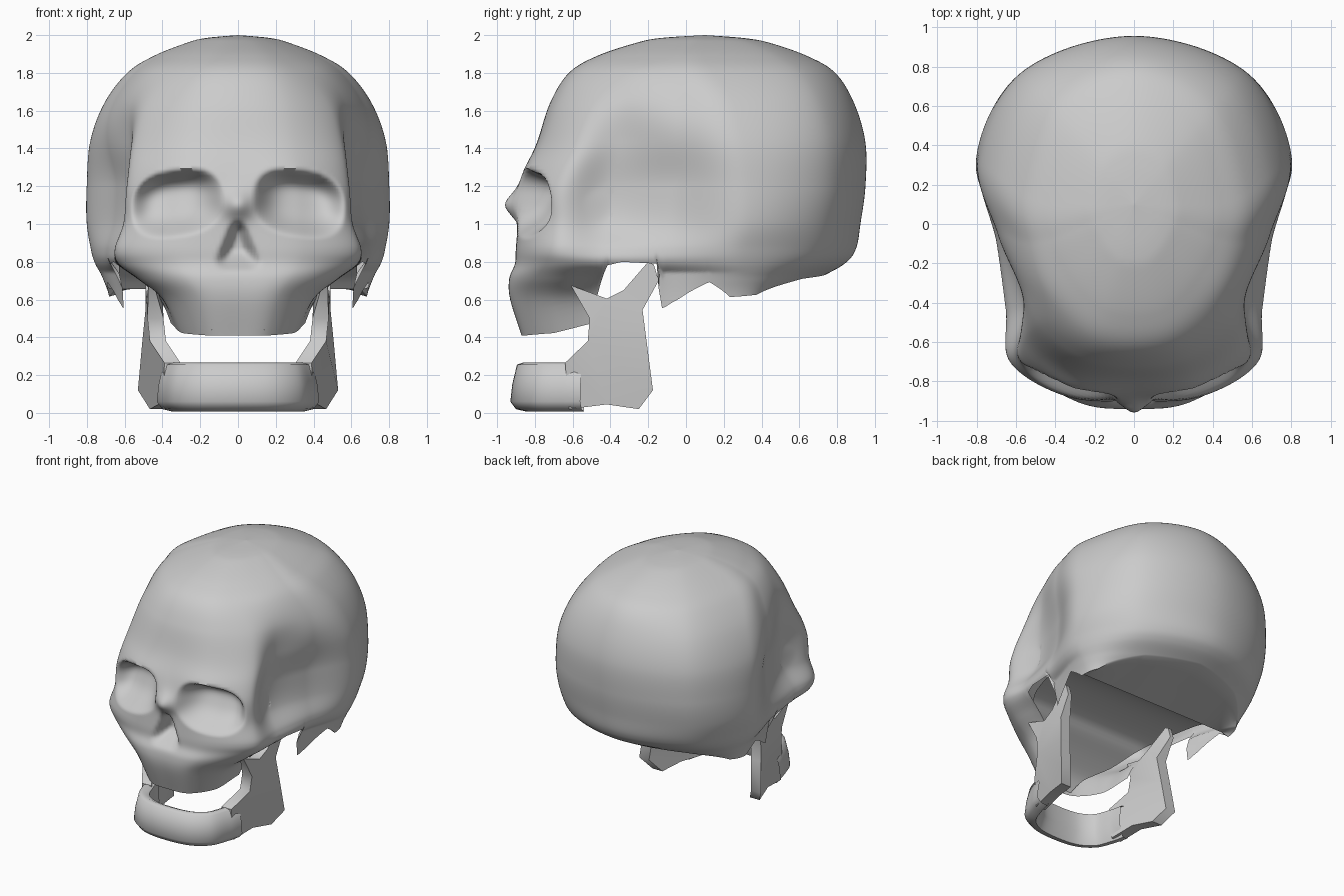
import bpy, bmesh, math
from mathutils import Vector

if "Cube" in bpy.data.objects:
    bpy.data.objects.remove(bpy.data.objects["Cube"])


def spline(pts, s):
    """Catmull-Rom through a list of tuples, s in index units."""
    n = len(pts) - 1
    i = min(int(s), n - 1)
    f = s - i
    a, b, c, d = (pts[max(0, min(n, i + k))] for k in (-1, 0, 1, 2))
    return [q + 0.5 * f * (r - p + f * (2*p - 5*q + 4*r - w + f * (3*(q - r) + w - p)))
            for p, q, r, w in zip(a, b, c, d)]


def lerp_table(tab, x):
    for (x0, y0), (x1, y1) in zip(tab, tab[1:]):
        if x <= x1:
            return y0 + (y1 - y0) * (x - x0) / (x1 - x0)
    return tab[-1][1]


def smooth(e):
    e = max(0.0, min(1.0, e))
    return e * e * (3 - 2 * e)


def mix(a, b, f):
    return a + (b - a) * f


def finish(name, bm, angle=50):
    bmesh.ops.remove_doubles(bm, verts=bm.verts, dist=0.0005)
    bmesh.ops.recalc_face_normals(bm, faces=bm.faces)
    me = bpy.data.meshes.new(name)
    bm.to_mesh(me)
    bm.free()
    ob = bpy.data.objects.new(name, me)
    bpy.context.collection.objects.link(ob)
    ob.modifiers.new("mirror", 'MIRROR').merge_threshold = 0.002
    bpy.ops.object.select_all(action='DESELECT')
    ob.select_set(True)
    bpy.context.view_layer.objects.active = ob
    bpy.ops.object.shade_smooth_by_angle(angle=math.radians(angle))
    return ob


def grid_faces(bm, rows):
    for r0, r1 in zip(rows, rows[1:]):
        for a, b, c, d in zip(r0, r0[1:], r1[1:], r1):
            bm.faces.new((a, b, c, d))


# Skull levels: z, front y, face corner x, corner y, temple x, widest x, its y, back y
LEVELS = [
    (0.41, -0.87, 0.29, -0.70, 0.36, 0.64, 0.30, 0.40),
    (0.60, -0.93, 0.38, -0.72, 0.42, 0.67, 0.30, 0.52),
    (0.71, -0.935, 0.51, -0.71, 0.53, 0.71, 0.30, 0.70),
    (0.79, -0.905, 0.60, -0.70, 0.64, 0.75, 0.30, 0.84),
    (0.87, -0.90, 0.63, -0.70, 0.64, 0.775, 0.30, 0.90),
    (1.01, -0.89, 0.595, -0.68, 0.56, 0.80, 0.32, 0.925),
    (1.20, -0.885, 0.58, -0.67, 0.54, 0.80, 0.32, 0.95),
    (1.43, -0.79, 0.54, -0.58, 0.57, 0.78, 0.30, 0.95),
    (1.64, -0.72, 0.47, -0.52, 0.57, 0.70, 0.25, 0.89),
    (1.80, -0.62, 0.34, -0.48, 0.47, 0.58, 0.15, 0.79),
    (1.89, -0.47, 0.25, -0.36, 0.345, 0.44, 0.10, 0.64),
    (1.96, -0.26, 0.15, -0.19, 0.205, 0.265, 0.10, 0.44),
    (1.985, -0.13, 0.09, -0.09, 0.125, 0.165, 0.10, 0.30),
    (2.00, 0.10, 0.0, 0.10, 0.0, 0.0, 0.10, 0.10)]

# Lower rim height round the half outline (maxilla, arch, spike, skull base)
RIM = [(0, .41), (1, .41), (2, .43), (2.8, .485), (2.92, .62), (3.03, .78), (3.3, .80),
       (3.86, .79), (3.93, .55), (4.0, .56), (4.55, .69), (4.8, .61), (5.3, .62),
       (6.2, .71), (7, .73)]


def outline(s, t):
    z, yf, xf, yc, xt, xm, ym, yb = spline(LEVELS, s)
    yt = yc + 0.27 * (ym - yc)
    xs = max(xt, 0.58) if z < 0.8 else xt
    up = smooth((z - 1.2) / 0.5)
    p1 = (0.55 * xf, yf + mix(0.13, 0.22, up) * (yc - yf))
    p4 = mix(0.6 * xs + 0.4 * xm, 0.94 * xm, up)
    k = mix(0.69, 0.715, smooth((z - 0.7) / 0.5))
    p6 = (k * xm, ym + k * (yb - ym))
    pts = [(-p1[0], p1[1]), (0, yf), p1, (xf, yc), (xt, yt),
           (p4, yt + 0.45 * (ym - yt)),
           (xm, ym), p6, (0, yb), (-p6[0], p6[1])]
    x, y = spline(pts, t + 1)
    return max(x, 0.0), y, z


def face_relief(x, y, z):
    if y > -0.4 or z > 1.5:
        return y
    # eye socket, deepest under the brow
    dx, dz = (x - 0.325) / 0.25, (z - 1.11 + 0.12 * (x - 0.32)) / 0.185
    e = abs(dx) ** 2.7 + abs(dz) ** 2.5
    dy = 0.21 * smooth((1 - e) * 0.8) * (0.95 + 0.45 * dz)
    # nose opening
    w = 0.01 + 0.09 * max(0, min(1, (1.02 - z) / 0.22))
    dy += 0.12 * smooth((w - x) / 0.08 + 0.4) * smooth((1.03 - z) / 0.07) * smooth((z - 0.74) / 0.13)
    # nasal bone and brow
    dy -= 0.065 * math.exp(-(x / 0.07) ** 2 - ((z - 1.10) / 0.07) ** 2)
    dy -= 0.01 * math.exp(-((x - 0.3) / 0.2) ** 2 - ((z - 1.30) / 0.06) ** 2)
    return y + dy


# Skull shell
bm = bmesh.new()
zs = [(l[0], i) for i, l in enumerate(LEVELS)]
top = len(LEVELS) - 1
COLS, LOW, HIGH = 140, 24, 108
columns = []
for c in range(COLS + 1):
    t = 7 * c / COLS
    s0 = lerp_table(zs, lerp_table(RIM, t))
    steps = [mix(s0, 4, r / LOW) for r in range(LOW)]
    steps += [mix(4, top, r / HIGH) for r in range(HIGH + 1)]
    col = []
    for s in steps:
        x, y, z = outline(s, t)
        col.append(bm.verts.new((x, face_relief(x, y, z), z)))
    columns.append(col)
grid_faces(bm, columns)

# Underside at the back, from the rim to a cross line
under = []
for c in range(93, COLS + 1):
    rim = columns[c][0]
    end = Vector((0.95 * rim.co.x, 0.20, 0.655))
    under.append([rim] + [bm.verts.new(rim.co.lerp(end, k / 4)) for k in range(1, 5)])
grid_faces(bm, under)
finish("skull", bm, 75)

# Skull base and palate: y, z, half width
FLOOR = [(.20, .655, .63), (.12, .73, .63), (0, .80, .63), (-.2, .83, .62), (-.45, .81, .55),
         (-.56, .74, .46), (-.70, .65, .37), (-.82, .55, .22), (-.87, .44, .14)]
bm = bmesh.new()
rows = []
for k in range(33):
    y, z, w = spline(FLOOR, k / 4)
    rows.append([bm.verts.new((w * i / 8, y, z)) for i in range(9)])
grid_faces(bm, rows)
finish("skull_base", bm, 75)

# Jaw body swept round the chin
path = [(-.2, -.905), (0, -.93), (.2, -.905), (.34, -.81), (.405, -.66), (.43, -.56)]
section = [(.03, .02), (0, .06), (.01, .15), (.035, .255), (.07, .268), (.11, .25),
           (.12, .10), (.08, .008), (.03, .02)]
bm = bmesh.new()
strips = []
N = 26
for k in range(N + 1):
    s = 1 + 4 * k / N
    p = Vector(spline(path, s))
    q = Vector(spline(path, min(s + .02, 5))) - Vector(spline(path, s - .02))
    n = Vector((-q.y, q.x)).normalized() if k else Vector((0, 1))
    strips.append([bm.verts.new((max(0, p.x + n.x * d), p.y + n.y * d, z)) for d, z in section])
grid_faces(bm, strips)
finish("jaw_body", bm, 60)

# Jaw ramus with front spike, notch and hinge knob
profile = [(-.62, .02), (-.42, .045), (-.25, .02), (-.175, .12), (-.205, .35), (-.23, .545),
           (-.145, .70), (-.17, .785), (-.20, .80), (-.33, .65), (-.42, .605), (-.61, .675),
           (-.51, .50), (-.52, .38), (-.64, .265)]
pieces = [(5, 6, 7, 8, 9), (10, 11, 12), (4, 5, 9, 10, 12, 13), (0, 1, 2, 3, 4, 13, 14)]


def ramus_x(y, z):
    low = 0.53 - 0.27 * max(0, -y - 0.2) - (0.05 if z < 0.05 and y > -0.5 else 0)
    if y < -0.6 and z < 0.3:
        return 0.39 if z > 0.2 else 0.395
    return mix(low, 0.49 - 0.05 * max(0, -y - 0.3), smooth((z - 0.2) / 0.3))


def ramus_thickness(y, z):
    return 0.03 if z > 0.66 else 0.085


bm = bmesh.new()
outer = [bm.verts.new((ramus_x(y, z), y, z)) for y, z in profile]
inner = [bm.verts.new((ramus_x(y, z) - ramus_thickness(y, z), y, z)) for y, z in profile]
for i in range(len(profile)):
    j = (i + 1) % len(profile)
    bm.faces.new((outer[i], outer[j], inner[j], inner[i]))
for piece in pieces:
    bm.faces.new([outer[i] for i in piece])
    bm.faces.new([inner[i] for i in reversed(piece)])
finish("jaw_ramus", bm)
